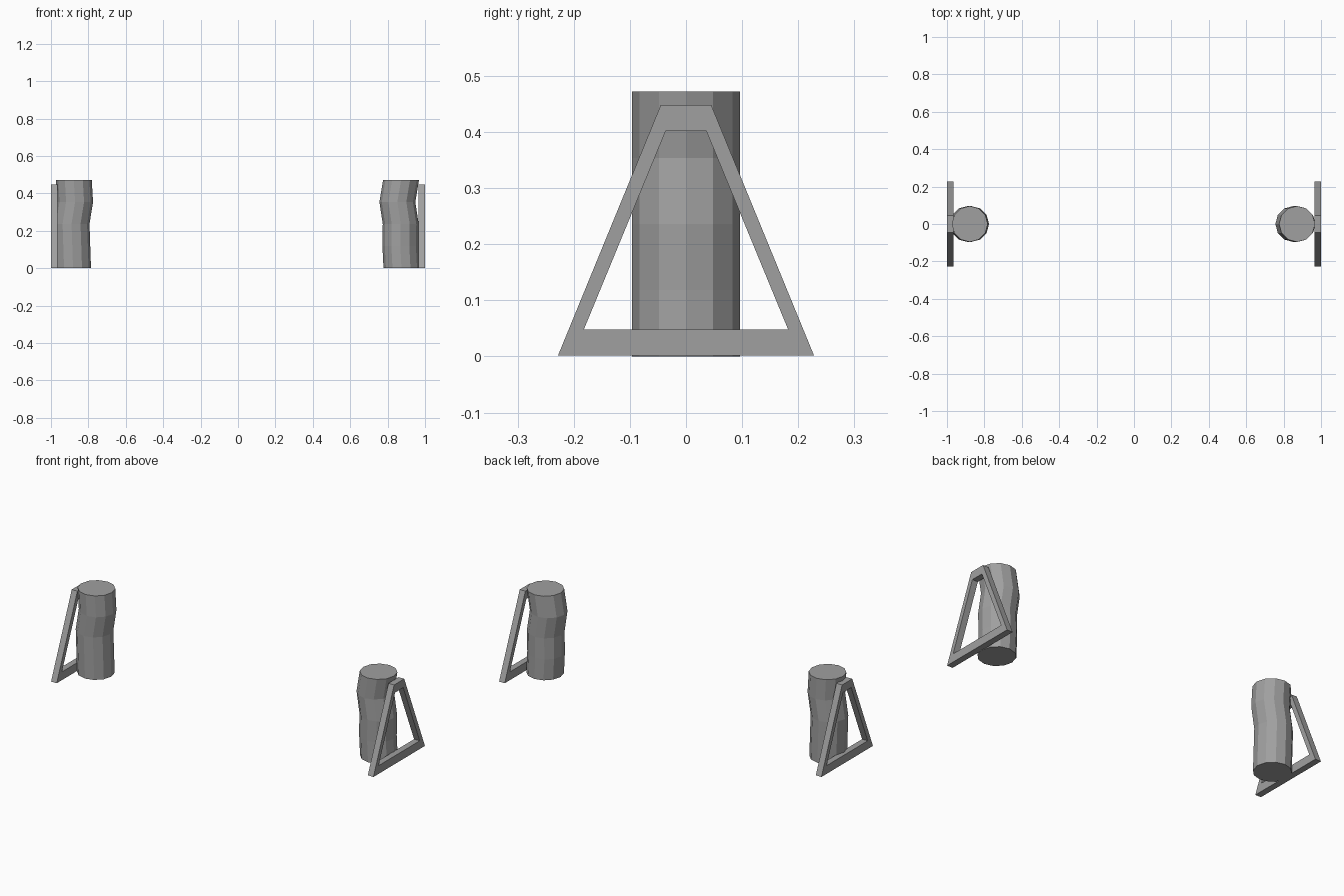
import bpy, bmesh
from math import cos, sin, tau

cube = bpy.data.objects.get("Cube")
if cube:
    bpy.data.objects.remove(cube, do_unlink=True)

# Single grey material
grey = bpy.data.materials.new("mid_grey")
grey.use_nodes = True
colour = (0.35, 0.35, 0.35, 1)
grey.diffuse_color = colour
grey.node_tree.nodes["Principled BSDF"].inputs["Base Color"].default_value = colour

HEIGHT, RADIUS, SIDES = 0.472, 0.096, 12
THICK = 0.035


def finish(name, bm):
    bmesh.ops.recalc_face_normals(bm, faces=bm.faces)
    mesh = bpy.data.meshes.new(name)
    bm.to_mesh(mesh)
    bm.free()
    mesh.materials.append(grey)
    obj = bpy.data.objects.new(name, mesh)
    bpy.context.collection.objects.link(obj)


def bridge(bm, a, b):
    n = len(a)
    for i in range(n):
        j = (i + 1) % n
        bm.faces.new((a[i], a[j], b[j], b[i]))


def bent_post(name, centres):
    """Faceted post whose rings shift sideways at even heights."""
    bm = bmesh.new()
    rings = []
    for k, cx in enumerate(centres):
        z = HEIGHT * k / (len(centres) - 1)
        rings.append([bm.verts.new((cx + RADIUS * cos(tau * i / SIDES),
                                    RADIUS * sin(tau * i / SIDES), z))
                      for i in range(SIDES)])
    for a, b in zip(rings, rings[1:]):
        bridge(bm, a, b)
    bm.faces.new(rings[0])
    bm.faces.new(rings[-1])
    finish(name, bm)


def trapezoid(bm, x, half_base, z0, half_top, z1):
    return [bm.verts.new((x, y, z)) for y, z in
            ((-half_base, z0), (half_base, z0), (half_top, z1), (-half_top, z1))]


def side_frame(name, side):
    """Open trapezoid frame standing at the outer end."""
    bm = bmesh.new()
    loops = []
    for x in (side, side * (1 - THICK)):
        loops.append((trapezoid(bm, x, 0.228, 0.002, 0.045, 0.448),
                      trapezoid(bm, x, 0.182, 0.048, 0.036, 0.402)))
    (outer_a, inner_a), (outer_b, inner_b) = loops
    bridge(bm, outer_a, inner_a)
    bridge(bm, inner_a, inner_b)
    bridge(bm, inner_b, outer_b)
    bridge(bm, outer_b, outer_a)
    finish(name, bm)


# Posts and their frames
bent_post("right_post", (-0.882, -0.886, -0.890, -0.871, -0.878))
bent_post("left_post", (0.874, 0.868, 0.870, 0.852, 0.872))
side_frame("right_frame", -1)
side_frame("left_frame", 1)
